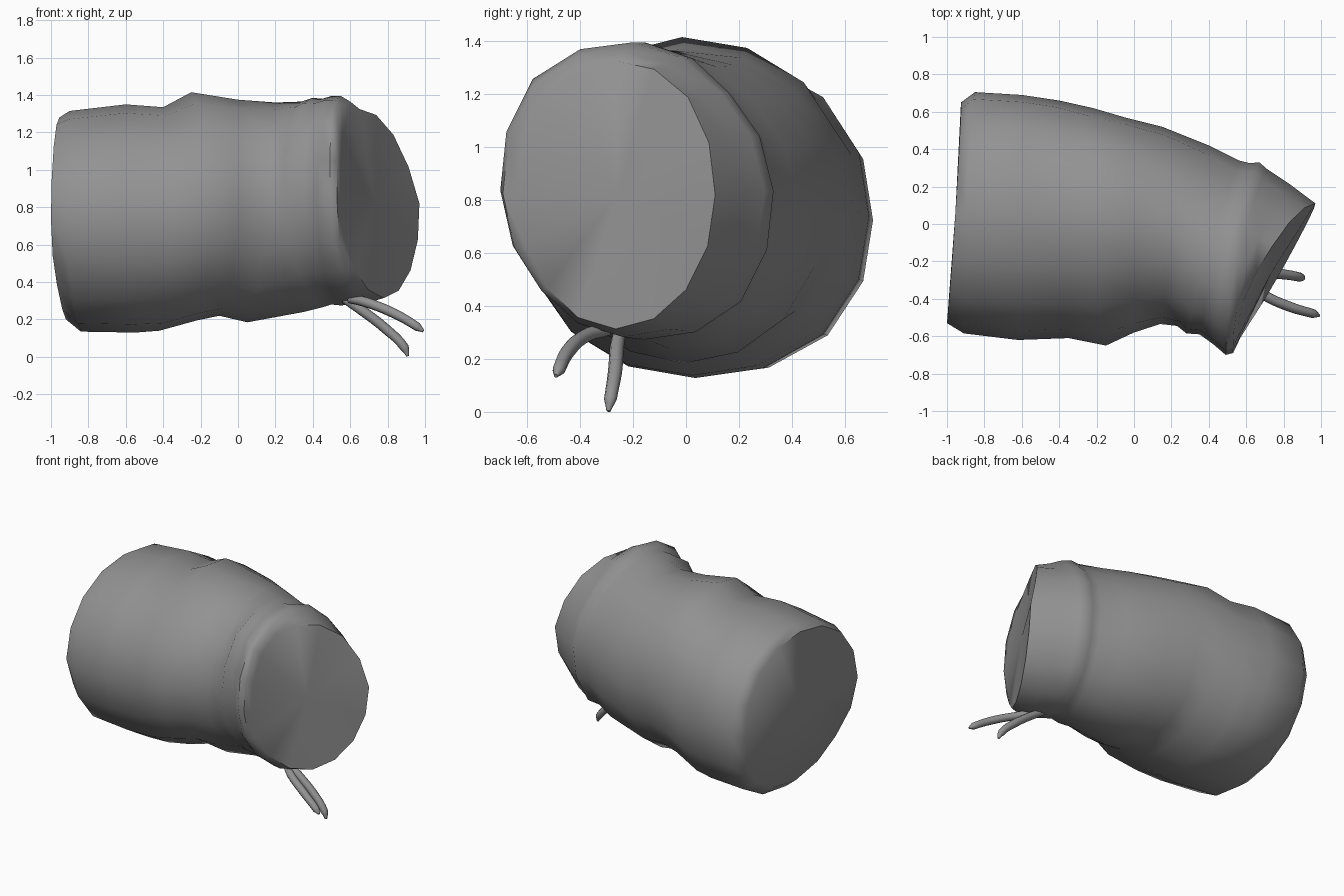
import bpy, bmesh, math
from mathutils import Vector

if "Cube" in bpy.data.objects:
    bpy.data.objects.remove(bpy.data.objects["Cube"])

SIDES = 16

cloth = bpy.data.materials.new("grey cloth")
cloth.diffuse_color = (0.29, 0.29, 0.29, 1)
cloth.use_nodes = True
cloth.node_tree.nodes["Principled BSDF"].inputs["Base Color"].default_value = cloth.diffuse_color


def finish(obj, angle):
    obj.data.materials.clear()
    obj.data.materials.append(cloth)
    bpy.ops.object.select_all(action='DESELECT')
    obj.select_set(True)
    bpy.context.view_layer.objects.active = obj
    bpy.ops.object.shade_smooth_by_angle(angle=math.radians(angle))


# Sack cross-sections, from the base to the mouth:
# front edge (x, y), back edge (x, y), top edge (x, z), bottom edge (x, z)
rings = [
    (-1.00, -.53, -.925, .65, -.955, 1.28, -.92, .20),
    (-.91, -.585, -.85, .705, -.90, 1.315, -.84, .135),
    (-.62, -.62, -.60, .69, -.60, 1.35, -.55, .13),
    (-.35, -.61, -.40, .66, -.40, 1.335, -.42, .14),
    (-.15, -.65, -.22, .62, -.25, 1.415, -.22, .195),
    (.00, -.58, -.05, .57, .00, 1.375, -.10, .22),
    (.14, -.535, .15, .52, .20, 1.36, .05, .185),
    (.23, -.545, .40, .42, .34, 1.365, .35, .24),
    (.28, -.585, .56, .34, .40, 1.385, .45, .265),
    (.35, -.59, .62, .325, .45, 1.38, .50, .28),
    (.42, -.64, .67, .33, .50, 1.395, .55, .275),
    (.49, -.70, .71, .295, .55, 1.395, .60, .28),
    (.53, -.69, .83, .215, .60, 1.365, .68, .285),
    (.55, -.64, .97, .11, .65, 1.325, .78, .315),
]

# Fullness of the corners at chosen rings:
# ring: top back, top front, bottom front, bottom back
fullness = {
    0: (.03, .01, -.07, .03),
    1: (.04, .00, .00, .04),
    3: (.04, .00, .02, .03),
    4: (.02, -.05, .02, .02),
    5: (.02, -.02, .02, .02),
    6: (-.03, .02, .00, .01),
    7: (-.07, .05, -.01, .03),
    10: (-.07, .07, -.04, .055),
    12: (-.05, .06, -.04, .05),
    13: (.03, .02, -.02, .00),
}


def corner_gain(index, quadrant):
    low = max(k for k in fullness if k <= index)
    high = min(k for k in fullness if k >= index)
    t = 0 if low == high else (index - low) / (high - low)
    return fullness[low][quadrant] * (1 - t) + fullness[high][quadrant] * t


def ring_point(index, step):
    xf, yf, xb, yb, xt, zt, xo, zo = rings[index]
    a = 2 * math.pi * step / SIDES
    c, s = math.cos(a), math.sin(a)
    gain = 1 + corner_gain(index, 4 * step // SIDES) * math.sin(2 * a) ** 2
    xm = (xf + xb) / 2
    lean = (xt if s > 0 else xo) - xm
    return Vector((xm + (xb - xf) / 2 * c + lean * (abs(s) if c > 0 else s * s),
                   (yf + yb) / 2 + (yb - yf) / 2 * c * gain,
                   (zt + zo) / 2 + (zt - zo) / 2 * s * gain))


# Sack body with a drawn-in collar, flat base and slightly sunken mouth
bm = bmesh.new()
loops = [[bm.verts.new(ring_point(r, i)) for i in range(SIDES)]
         for r in range(len(rings))]
for a, b in zip(loops, loops[1:]):
    for i in range(SIDES):
        j = (i + 1) % SIDES
        bm.faces.new((a[i], a[j], b[j], b[i]))
for loop, centre in ((loops[0], (-.955, .06, .74)), (loops[-1], (.735, -.26, .82))):
    hub = bm.verts.new(centre)
    for i in range(SIDES):
        bm.faces.new((loop[i], loop[(i + 1) % SIDES], hub))
bmesh.ops.recalc_face_normals(bm, faces=bm.faces)
mesh = bpy.data.meshes.new("sack")
bm.to_mesh(mesh)
bm.free()
sack = bpy.data.objects.new("sack", mesh)
bpy.context.collection.objects.link(sack)
finish(sack, 52)


# Drawstring ends hanging from the bottom of the collar
def drawstring(name, points):
    curve = bpy.data.curves.new(name, 'CURVE')
    curve.dimensions = '3D'
    curve.bevel_depth = .027
    curve.bevel_resolution = 2
    curve.use_fill_caps = True
    curve.resolution_u = 4
    spline = curve.splines.new('BEZIER')
    spline.bezier_points.add(len(points) - 1)
    for p, (x, y, z, radius) in zip(spline.bezier_points, points):
        p.co = (x, y, z)
        p.radius = radius
        p.handle_left_type = p.handle_right_type = 'AUTO'
    obj = bpy.data.objects.new(name, curve)
    bpy.context.collection.objects.link(obj)
    bpy.ops.object.select_all(action='DESELECT')
    obj.select_set(True)
    bpy.context.view_layer.objects.active = obj
    bpy.ops.object.convert(target='MESH')
    finish(bpy.context.view_layer.objects.active, 80)


drawstring("drawstring_front", [(.60, -.30, .31, .9), (.68, -.37, .293, 1),
                                (.84, -.445, .23, 1), (.96, -.48, .16, .9),
                                (.99, -.49, .138, .3)])
drawstring("drawstring_back", [(.57, -.25, .31, .9), (.66, -.26, .25, 1),
                               (.79, -.268, .15, 1), (.89, -.285, .05, .9),
                               (.908, -.292, .005, .3)])
